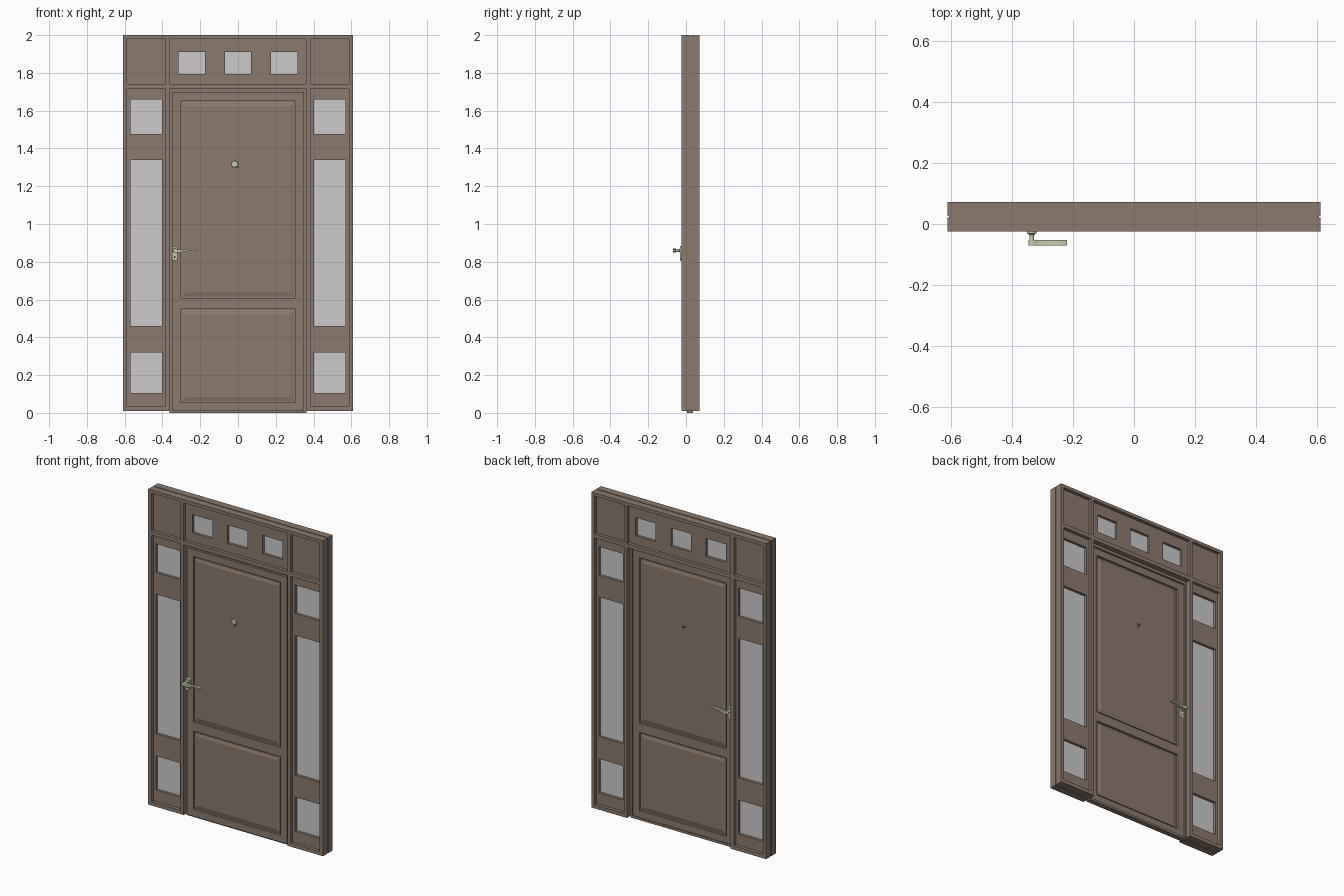
import bpy, bmesh
from math import sin, cos, pi, radians

if "Cube" in bpy.data.objects:
    bpy.data.objects.remove(bpy.data.objects["Cube"])


def material(name, rgb):
    m = bpy.data.materials.new(name)
    m.diffuse_color = (*rgb, 1)
    m.use_nodes = True
    m.node_tree.nodes["Principled BSDF"].inputs["Base Color"].default_value = m.diffuse_color
    return m


WOOD = material("brown_wood", (0.26, 0.195, 0.155))
METAL = material("pale_brass", (0.58, 0.60, 0.42))
DARK = material("dark_lens", (0.03, 0.03, 0.03))


def finish(name, bm, mat, smooth=False):
    bmesh.ops.recalc_face_normals(bm, faces=bm.faces)
    me = bpy.data.meshes.new(name)
    bm.to_mesh(me)
    bm.free()
    if mat:
        me.materials.append(mat)
    if smooth:
        me.shade_smooth()
        me.set_sharp_from_angle(angle=radians(35))
    ob = bpy.data.objects.new(name, me)
    bpy.context.collection.objects.link(ob)
    return ob


def loft(name, rings, mat, smooth=False):
    """Skin a stack of (xz outline, y) rings and cap both ends."""
    bm = bmesh.new()
    loops = [[bm.verts.new((x, y, z)) for x, z in pts] for pts, y in rings]
    for a, b in zip(loops, loops[1:]):
        for i in range(len(a)):
            j = (i + 1) % len(a)
            bm.faces.new((a[i], a[j], b[j], b[i]))
    bm.faces.new(loops[0])
    bm.faces.new(loops[-1])
    return finish(name, bm, mat, smooth)


def rect(x0, z0, x1, z1, inset=0):
    i = inset
    return [(x0 + i, z0 + i), (x1 - i, z0 + i), (x1 - i, z1 - i), (x0 + i, z1 - i)]


def disc(x, z, r, n=20, rz=None):
    return [(x + r * cos(2 * pi * k / n), z + (rz or r) * sin(2 * pi * k / n)) for k in range(n)]


def box(name, r, y0, y1, mat):
    return loft(name, [(rect(*r), y0), (rect(*r), y1)], mat)


def holed(name, outer, holes, y0, y1):
    """Slab in the xz plane with rectangular openings."""
    rs = [outer] + holes
    xs = sorted({v for r in rs for v in (r[0], r[2]) if outer[0] <= v <= outer[2]})
    zs = sorted({v for r in rs for v in (r[1], r[3]) if outer[1] <= v <= outer[3]})
    bm = bmesh.new()
    grid = {(x, z): bm.verts.new((x, y0, z)) for x in xs for z in zs}
    for xa, xb in zip(xs, xs[1:]):
        for za, zb in zip(zs, zs[1:]):
            cx, cz = (xa + xb) / 2, (za + zb) / 2
            if not any(h[0] < cx < h[2] and h[1] < cz < h[3] for h in holes):
                bm.faces.new([grid[p] for p in ((xa, za), (xb, za), (xb, zb), (xa, zb))])
    bmesh.ops.delete(bm, geom=[v for v in bm.verts if not v.link_faces], context='VERTS')
    new = bmesh.ops.extrude_face_region(bm, geom=bm.faces[:], use_keep_orig=True)["geom"]
    for v in new:
        if isinstance(v, bmesh.types.BMVert):
            v.co.y = y1
    bmesh.ops.dissolve_limit(bm, angle_limit=0.01, verts=bm.verts, edges=bm.edges)
    return finish(name, bm, WOOD)


def flip(r):
    return (-r[2], r[1], -r[0], r[3])


# Openings, as (x0, z0, x1, z1)
door_gap = (-0.362, -0.1, 0.362, 1.715)
transom = (-0.362, 1.74, 0.362, 1.98)
corner = (0.384, 1.74, 0.587, 1.98)
side = (0.384, 0.033, 0.587, 1.715)
openings = [door_gap, transom, corner, side, flip(corner), flip(side)]

# Outer frame: front and back halves with a thin shadow groove on the edges
holed("frame_front", (-0.61, 0.01, 0.61, 2.0), openings, -0.024, 0.021)
holed("frame_back", (-0.61, 0.01, 0.61, 2.0), openings, 0.027, 0.072)
holed("frame_core", (-0.606, 0.014, 0.606, 1.996), openings, 0.021, 0.027)

# Sidelights with three panes each, and blank corner panels
P0, P1, G0, G1 = -0.004, 0.052, 0.012, 0.036
panes = [(0.402, 0.105, 0.57, 0.32), (0.402, 0.46, 0.57, 1.34), (0.402, 1.477, 0.57, 1.658)]
for label, f in (("right", lambda r: r), ("left", flip)):
    holed("sidelight_panel_" + label, f(side), [f(p) for p in panes], P0, P1)
    for p in panes:
        box("sidelight_glass_" + label, f(p), G0, G1, None)
    box("corner_panel_" + label, f(corner), P0, P1, WOOD)

# Transom with three small windows
lights = [(c - 0.07, 1.795, c + 0.07, 1.91) for c in (-0.245, 0, 0.245)]
holed("transom_panel", transom, lights, P0, P1)
for p in lights:
    box("transom_glass", p, G0, G1, None)

# Door stop, leaf, raised panels and bottom seal
holed("door_stop", (-0.362, 0.01, 0.362, 1.715), [(-0.35, -0.1, 0.35, 1.697)], 0.0, 0.04)
D0, D1 = -0.01, 0.03
fields = [(-0.305, 0.055, 0.305, 0.55), (-0.305, 0.608, 0.305, 1.652)]
holed("door_leaf", (-0.35, 0.012, 0.35, 1.695), fields, D0, D1)
for r in fields:
    loft("door_panel", [(rect(*r, 0.03), D0 + 0.001), (rect(*r, 0.009), D0 + 0.007),
                        (rect(*r, 0.008), D0 + 0.013), (rect(*r), D0 + 0.013),
                        (rect(*r), D1 - 0.013), (rect(*r, 0.008), D1 - 0.013),
                        (rect(*r, 0.009), D1 - 0.007), (rect(*r, 0.03), D1 - 0.001)], WOOD)
box("bottom_seal", (-0.362, 0.0, 0.362, 0.014), 0.005, 0.037, WOOD)

# Lever handles on both faces
HX, HZ = -0.335, 0.86
plate = [(HX + 0.015 * cos(a), z + 0.015 * sin(a))
         for z, start in ((0.868, 0), (0.822, pi)) for a in [start + pi * k / 8 for k in range(9)]]
lever_x = [HX + 0.115 * k / 12 for k in range(13)]


def wave(x):
    return HZ - 0.004 * sin((x - HX) / 0.115 * 2 * pi)


def half(x):
    return 0.0045 + 0.006 * max(0, 1 - (x - HX) / 0.05)


lever = [(HX + 0.0105 * cos(a), HZ + 0.0105 * sin(a)) for a in [pi / 2 + pi * k / 8 for k in range(1, 8)]]
lever += [(x, wave(x) - half(x)) for x in lever_x]
lever += [(x, wave(x) + half(x)) for x in reversed(lever_x)]
for label, s, face in (("front", -1, D0), ("back", 1, D1)):
    loft("handle_plate_" + label, [(plate, face), (plate, s * 0.031)], METAL, True)
    loft("handle_neck_" + label, [(disc(HX, HZ, 0.013), s * 0.03), (disc(HX, HZ, 0.008), s * 0.036),
                                  (disc(HX, HZ, 0.008), s * 0.056)], METAL, True)
    loft("handle_lever_" + label, [(lever, s * 0.053), (lever, s * 0.07)], METAL, True)
    loft("keyhole_" + label, [(disc(HX, 0.825, 0.005), s * 0.03), (disc(HX, 0.825, 0.005), s * 0.0318)], DARK)

# Peephole with a swung-aside cover on the front, plain ring on the back
loft("peephole_ring", [(disc(-0.008, 1.301, 0.012), -0.017), (disc(-0.008, 1.301, 0.012), 0.036)], METAL, True)
loft("peephole_lens", [(disc(-0.008, 1.301, 0.007), -0.0185), (disc(-0.008, 1.301, 0.007), 0.0375)], DARK, True)
loft("peephole_cover", [(disc(-0.018, 1.317, 0.016), -0.017), (disc(-0.018, 1.317, 0.018), -0.014),
                        (disc(-0.018, 1.317, 0.018), -0.008)], METAL, True)
